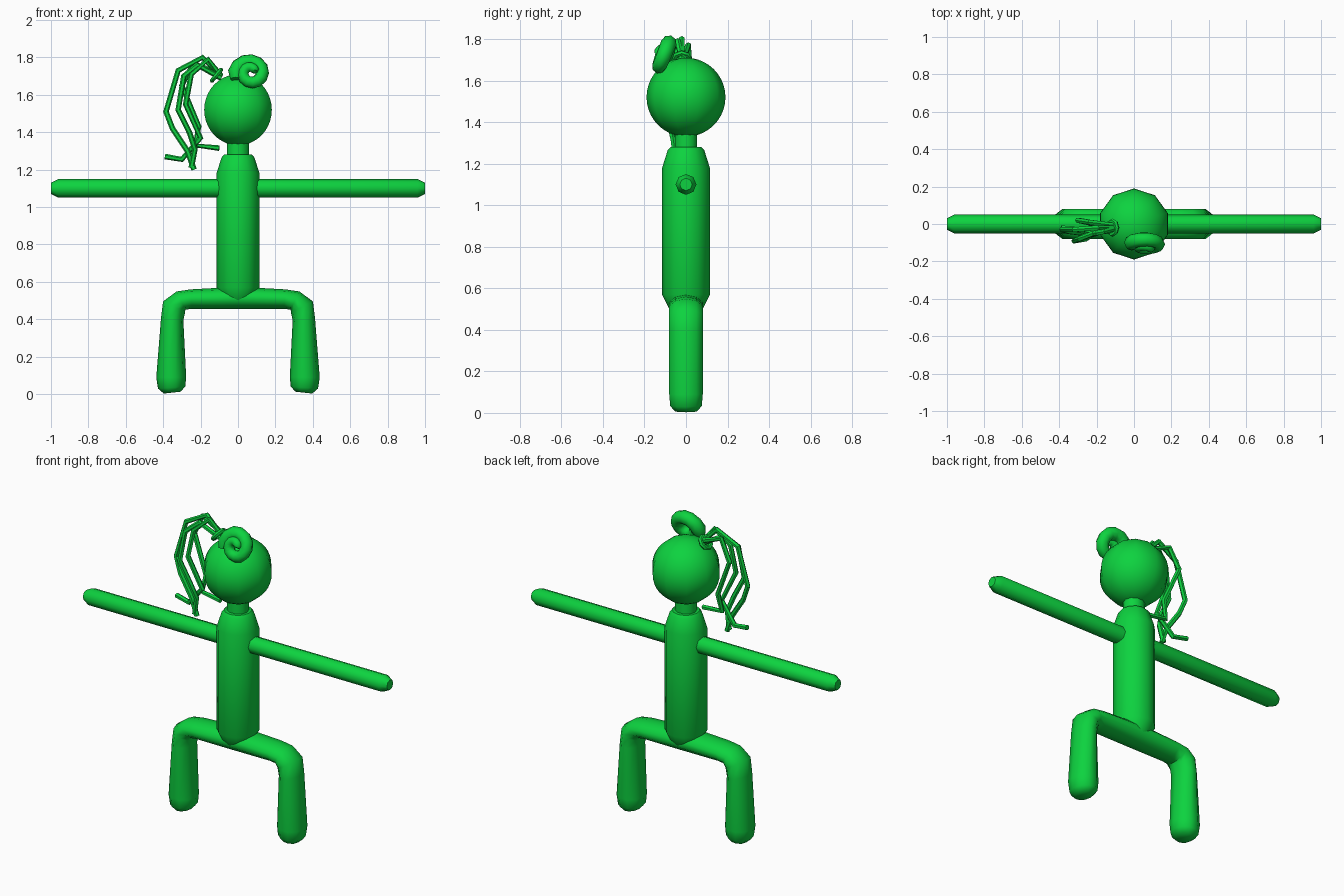
import bpy, math
from mathutils import Vector

if "Cube" in bpy.data.objects:
    bpy.data.objects.remove(bpy.data.objects["Cube"])

green = bpy.data.materials.new("bright green")
green.diffuse_color = (0.004, 0.65, 0.05, 1)
green.use_nodes = True
green.node_tree.nodes["Principled BSDF"].inputs["Base Color"].default_value = green.diffuse_color


def finish(obj, angle):
    obj.data.materials.append(green)
    bpy.ops.object.select_all(action='DESELECT')
    obj.select_set(True)
    bpy.context.view_layer.objects.active = obj
    bpy.ops.object.shade_smooth_by_angle(angle=math.radians(angle))


def sweep(name, path, sizes, sides, ref=(0, 1, 0), angle=50, turn=0.0):
    """Capped tube along a path; sizes = (half size across, half size along ref)."""
    pts = [Vector(p) for p in path]
    verts, faces = [], []
    n = len(pts)
    for i, p in enumerate(pts):
        a = (p - pts[i - 1]).normalized() if i else Vector()
        b = (pts[i + 1] - p).normalized() if i < n - 1 else Vector()
        t = (a + b).normalized()
        w = Vector(ref)
        w = (w - t * w.dot(t)).normalized()
        u = w.cross(t)
        su, sw = sizes[i]
        for k in range(sides):
            q = 2 * math.pi * (k + turn) / sides
            verts.append(p + u * su * math.cos(q) + w * sw * math.sin(q))
    for i in range(n - 1):
        for k in range(sides):
            j = (k + 1) % sides
            faces.append((i * sides + k, i * sides + j,
                          (i + 1) * sides + j, (i + 1) * sides + k))
    faces.append(tuple(reversed(range(sides))))
    faces.append(tuple(range((n - 1) * sides, n * sides)))
    me = bpy.data.meshes.new(name)
    me.from_pydata(verts, [], faces)
    obj = bpy.data.objects.new(name, me)
    bpy.context.collection.objects.link(obj)
    finish(obj, angle)
    return obj


# Torso and neck
profile = [(0.47, 0.05), (0.50, 0.08), (0.57, 0.115), (1.18, 0.115), (1.265, 0.088), (1.28, 0.075)]
sweep("torso", [(0, 0, z) for z, r in profile], [(r, r) for z, r in profile], 12)
sweep("neck", [(0, 0, 1.25), (0, 0, 1.40)], [(0.06, 0.056)] * 2, 10)

# Head
bpy.ops.mesh.primitive_uv_sphere_add(segments=10, ring_count=20, radius=0.19, location=(0, 0, 1.52))
head = bpy.context.object
head.name = "head"
finish(head, 50)

# Arms: one bar with bevelled ends
arm = [(-1, 0.03), (-0.96, 0.05), (0.96, 0.05), (1, 0.03)]
sweep("arms", [(x, 0, 1.10) for x, r in arm], [(r, r) for x, r in arm], 8)

# Legs: one bent tube from foot to foot (x, z, half thickness, half depth)
leg = [(0.25, 0.508, 0.052, 0.085), (0.305, 0.50, 0.054, 0.085), (0.342, 0.465, 0.066, 0.085),
       (0.352, 0.40, 0.06, 0.085), (0.357, 0.09, 0.08, 0.085),
       (0.355, 0.035, 0.073, 0.08), (0.352, 0.008, 0.045, 0.055)]
both = [(-x, z, h, d) for x, z, h, d in reversed(leg)] + [(0, 0.514, 0.06, 0.085)] + leg
sweep("legs", [(x, 0, z) for x, z, h, d in both], [(h, d) for x, z, h, d in both], 10)

# Curled bun: spiral leaning back on the head
up, out = Vector((0, 0.33, 0.944)), Vector((0, -0.944, 0.33))
path, sizes = [], []
steps = 20
for i in range(steps + 1):
    f = i / steps
    a = math.radians(200 - 560 * f)
    r = 0.085 - 0.065 * f
    path.append(Vector((0.068, -0.105, 1.712)) + Vector((1, 0, 0)) * r * math.cos(a)
                + up * r * math.sin(a) + out * 0.035 * f ** 2)
    s = 0.042 - 0.018 * f
    sizes.append((s * (0.7 if i in (0, steps) else 1),) * 2)
sweep("bun", path, sizes, 8, ref=out)

# Ponytail strands
strands = [
    [(-0.09, -0.02, 1.70), (-0.19, -0.02, 1.80), (-0.32, -0.03, 1.73), (-0.385, -0.03, 1.51),
     (-0.35, -0.04, 1.42), (-0.27, -0.05, 1.30), (-0.235, -0.05, 1.20)],
    [(-0.09, -0.03, 1.69), (-0.22, -0.05, 1.76), (-0.29, -0.08, 1.70), (-0.32, -0.09, 1.52),
     (-0.26, -0.08, 1.40), (-0.23, -0.06, 1.31), (-0.25, -0.05, 1.21)],
    [(-0.09, -0.01, 1.71), (-0.24, 0.01, 1.77), (-0.30, 0.02, 1.65), (-0.21, 0.0, 1.43),
     (-0.23, -0.01, 1.33), (-0.10, -0.02, 1.315)],
    [(-0.09, -0.02, 1.70), (-0.16, -0.04, 1.79), (-0.25, -0.06, 1.71), (-0.28, -0.07, 1.55),
     (-0.20, -0.05, 1.37), (-0.30, -0.03, 1.255), (-0.39, -0.02, 1.27)],
]
for i, s in enumerate(strands):
    sweep("hair_strand_%d" % (i + 1), s, [(0.015, 0.015)] * len(s), 6, angle=30)

# Hair tie around the root of the ponytail
bpy.ops.mesh.primitive_torus_add(major_segments=8, minor_segments=6, major_radius=0.036,
                                 minor_radius=0.013, location=(-0.115, -0.02, 1.705),
                                 rotation=(0, math.radians(-50), 0))
tie = bpy.context.object
tie.name = "hair_tie"
finish(tie, 50)
